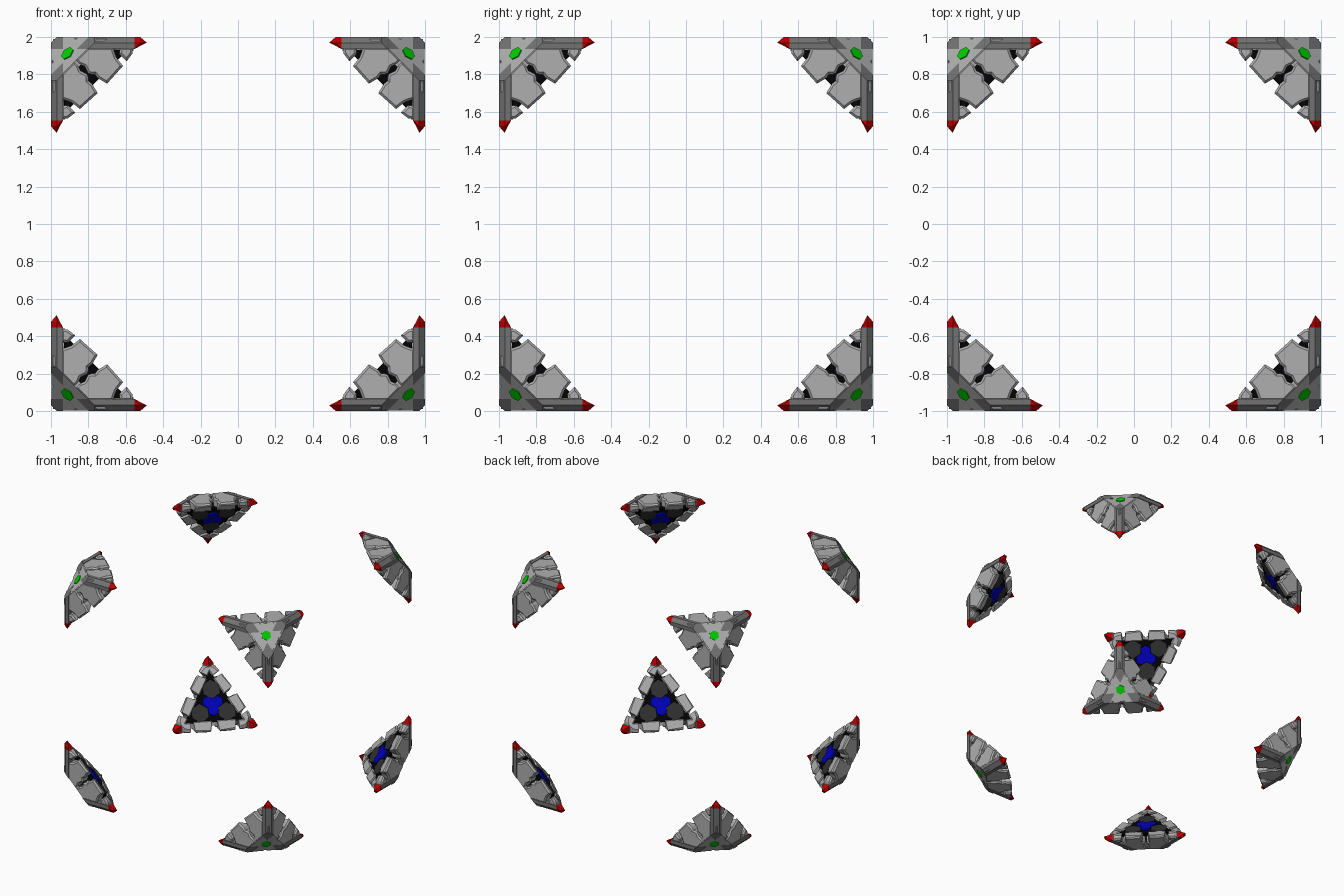
import bpy, bmesh
from math import cos, sin, tau
from mathutils import Vector
from itertools import permutations

if "Cube" in bpy.data.objects:
    bpy.data.objects.remove(bpy.data.objects["Cube"])

# One corner is modelled in local coordinates (u, v, w = distance inward from
# the three cube faces), turned about its diagonal, then mirrored 8 times.
N = Vector((1, 1, 1)).normalized()
E = Vector((2, -1, -1)).normalized()      # towards a tip, across the diagonal
F = N.cross(E)
ONE = [(0, 1, 2)]
TURN = [(0, 1, 2), (2, 0, 1), (1, 2, 0)]
ALL = list(permutations(range(3)))


def material(name, r, g, b):
    m = bpy.data.materials.new(name)
    m.diffuse_color = (r, g, b, 1)
    m.use_nodes = True
    m.node_tree.nodes["Principled BSDF"].inputs["Base Color"].default_value = m.diffuse_color
    return m


def cut(bm, lo=None, hi=None):
    """Keep the part whose u+v+w lies between lo and hi."""
    for s, outer in ((lo, False), (hi, True)):
        if s is None:
            continue
        r = bmesh.ops.bisect_plane(
            bm, geom=bm.verts[:] + bm.edges[:] + bm.faces[:], dist=1e-5,
            plane_co=Vector((s, s, s)) / 3, plane_no=N,
            clear_outer=outer, clear_inner=not outer)
        edges = [g for g in r["geom_cut"] if isinstance(g, bmesh.types.BMEdge)]
        bmesh.ops.holes_fill(bm, edges=edges, sides=0)
    return bm


def hull(points):
    bm = bmesh.new()
    for p in points:
        bm.verts.new(p)
    bmesh.ops.convex_hull(bm, input=bm.verts[:])
    loose = [v for v in bm.verts if not v.link_faces]
    bmesh.ops.delete(bm, geom=loose, context='VERTS')
    bmesh.ops.dissolve_limit(bm, angle_limit=0.01, verts=bm.verts[:], edges=bm.edges[:])
    return bm


def box(a, b):
    return hull([(x, y, z) for x in (a, b) for y in (a, b) for z in (a, b)])


def tooth(poly, w0, w1, bevel):
    """Flat plate with a bevelled outer rim."""
    bm = bmesh.new()
    face = bm.faces.new([bm.verts.new((u, v, w0)) for u, v in poly])
    r = bmesh.ops.extrude_face_region(bm, geom=[face], use_keep_orig=True)
    for g in r["geom"]:
        if isinstance(g, bmesh.types.BMVert):
            g.co.z = w1
    bmesh.ops.recalc_face_normals(bm, faces=bm.faces[:])
    rim = [e for e in bm.edges if all(abs(v.co.z - w0) < 1e-6 for v in e.verts)]
    bmesh.ops.bevel(bm, geom=rim, offset=bevel, segments=1, affect='EDGES')
    return bm


def disc(total, shift, radius, half):
    """Hexagonal disc across the diagonal, moved sideways by shift."""
    c = Vector((total, total, total)) / 3 + E * shift
    return hull([c + N * h + radius * (E * cos(i * tau / 6) + F * sin(i * tau / 6))
                 for h in (-half, half) for i in range(6)])


def part(name, bm, perms, mat):
    verts, faces = [], []
    bm.verts.index_update()
    for p in perms:
        k = len(verts)
        verts += [[1 - v.co[i] for i in p] for v in bm.verts]
        faces += [[k + v.index for v in f.verts] for f in bm.faces]
    bm.free()
    me = bpy.data.meshes.new(name)
    me.from_pydata(verts, [], faces)
    out = bmesh.new()
    out.from_mesh(me)
    bmesh.ops.recalc_face_normals(out, faces=out.faces[:])
    out.to_mesh(me)
    out.free()
    ob = bpy.data.objects.new(name, me)
    ob.location.z = 1
    bpy.context.collection.objects.link(ob)
    me.materials.append(mat)
    mod = ob.modifiers.new("eight_corners", 'MIRROR')
    mod.use_axis = (True, True, True)
    mod.use_mirror_merge = False
    return ob


red = material("red", 0.5, 0.0, 0.0)
green = material("green", 0.0, 0.6, 0.0)
blue = material("blue", 0.0, 0.0, 0.5)
black = material("black", 0.001, 0.001, 0.001)
dark = material("dark_grey", 0.03, 0.03, 0.03)
mid = material("mid_grey", 0.17, 0.17, 0.17)
plate = material("plate_grey", 0.43, 0.43, 0.43)

# Chamfered edge bars and their pointed tips
C = 0.032
profile = [(0, C), (C, 0), (0.064, 0), (0.064, 0.064), (0, 0.064)]
bar = hull([(u, v, w) for u in (0.05, 0.447) for v, w in profile])
part("edge_bar", cut(bar, 0.265), TURN, mid)
part("bar_tip", hull([(0.447, v, w) for v, w in profile]
                     + [(0.477, 0, C), (0.477, C, 0), (0.512, 0.03, 0.03)]), TURN, red)

# Armour teeth on each face
big = [(0.08, 0.055), (0.33, 0.055), (0.35, 0.11), (0.385, 0.155), (0.30, 0.25),
       (0.25, 0.22), (0.235, 0.20), (0.215, 0.20), (0.20, 0.195),
       (0.18, 0.158), (0.15, 0.145), (0.11, 0.105)]
small = [(0.37, 0.055), (0.44, 0.055), (0.435, 0.09), (0.405, 0.13), (0.365, 0.09)]
part("large_tooth", cut(tooth(big, 0.002, 0.08, 0.012), 0.27, 0.57), ALL, plate)
part("small_tooth", cut(tooth(small, 0.002, 0.075, 0.012), None, 0.57), ALL, plate)

# Cut-off outer corner with its marker
part("corner_cap", cut(box(0.01, 0.3), 0.268, 0.32), ONE, plate)
part("corner_marker", disc(0.264, 0, 0.04, 0.004), ONE, green)

# Inner core, panels and centre inset
part("core", cut(box(0.07, 0.5), 0.30, 0.55), ONE, black)
part("inner_panel", disc(0.55, 0.125, 0.075, 0.008), TURN, dark)
part("inner_inset", disc(0.555, -0.045, 0.047, 0.012), TURN, blue)
